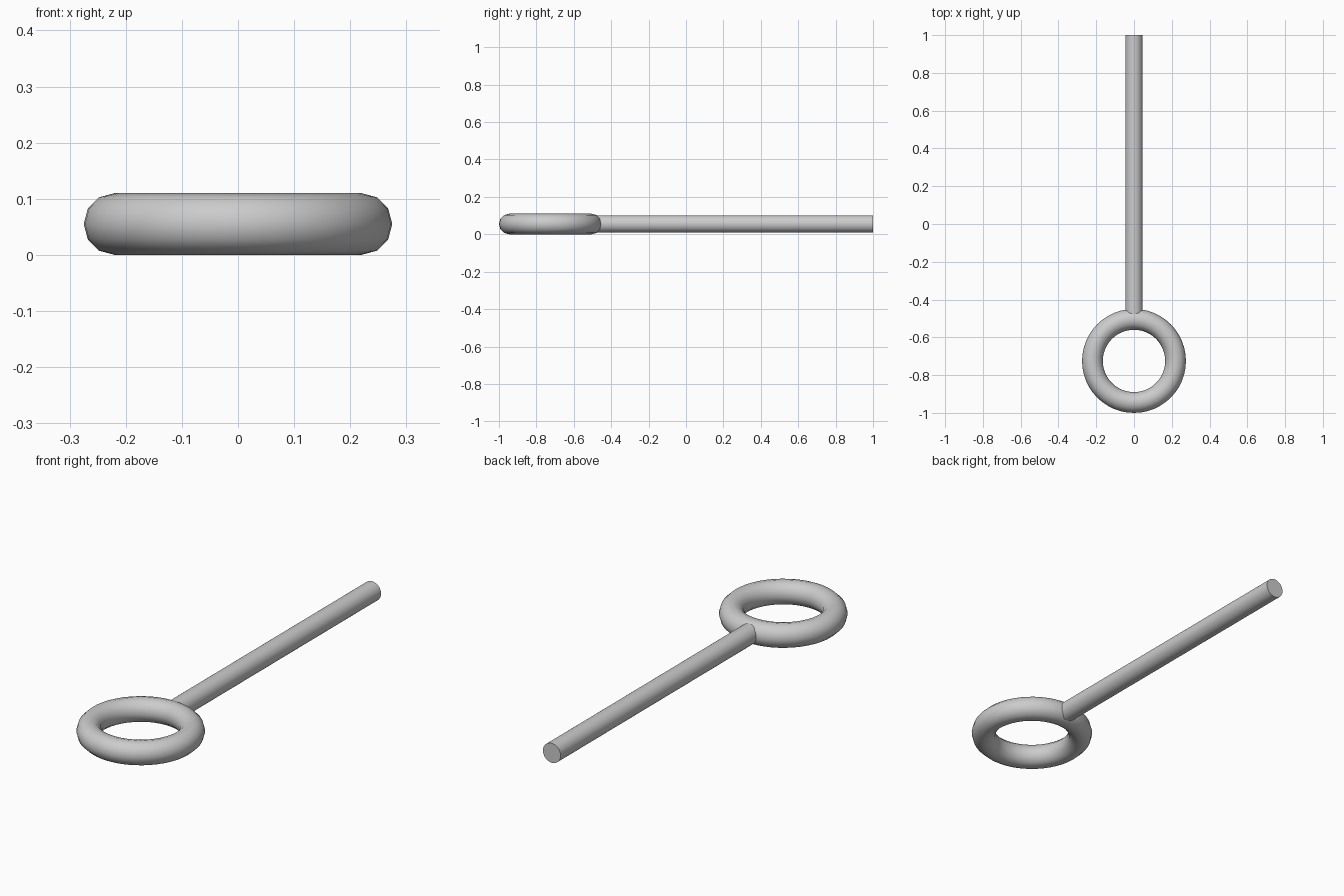
import bpy, math

if "Cube" in bpy.data.objects:
    bpy.data.objects.remove(bpy.data.objects["Cube"])

RING_R, TUBE_R, ROD_R = 0.22, 0.055, 0.046
RING_Y = -1 + RING_R + TUBE_R
ROD_START, ROD_END = RING_Y + RING_R, 1.0


def finish(name):
    obj = bpy.context.object
    obj.name = name
    bpy.ops.object.shade_smooth_by_angle(angle=math.radians(40))
    return obj


# Round ring handle lying flat
bpy.ops.mesh.primitive_torus_add(major_radius=RING_R, minor_radius=TUBE_R,
                                 major_segments=48, minor_segments=12,
                                 location=(0, RING_Y, TUBE_R))
finish("ring_handle")

# Straight rod, starting inside the ring tube
bpy.ops.mesh.primitive_cylinder_add(vertices=32, radius=ROD_R,
                                    depth=ROD_END - ROD_START,
                                    location=(0, (ROD_START + ROD_END) / 2, TUBE_R),
                                    rotation=(math.pi / 2, 0, 0))
finish("rod")
